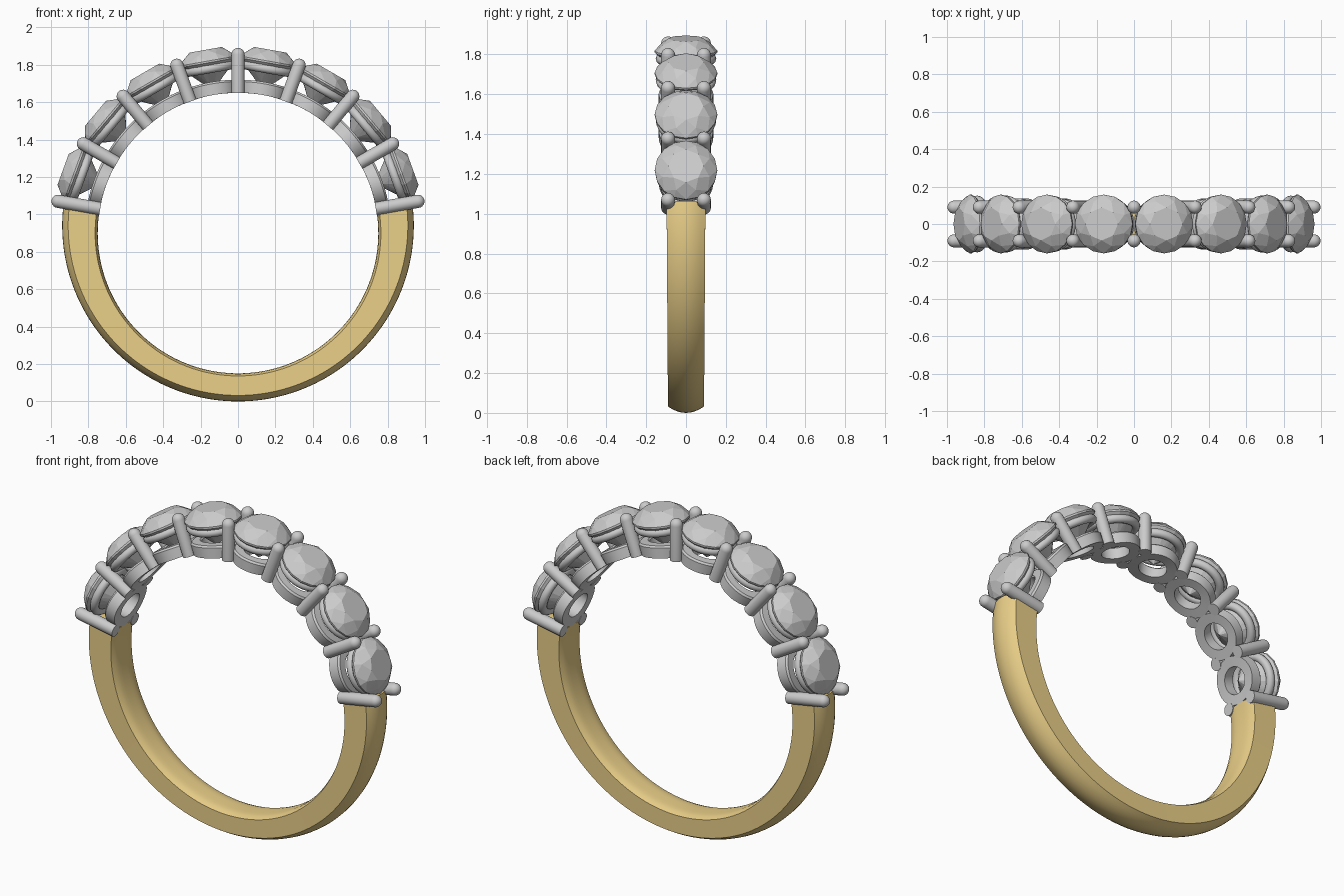
import bpy, bmesh
from math import sin, cos, pi, radians, sqrt
from mathutils import Matrix, Vector

if "Cube" in bpy.data.objects:
    bpy.data.objects.remove(bpy.data.objects["Cube"])

CENTRE = Vector((0, 0, 0.9))     # centre of the finger hole
INNER = 0.75


def frame(angle):
    """Local z points radially outward at the given angle (degrees, 90 = top)."""
    return Matrix.Translation(CENTRE) @ Matrix.Rotation(radians(90 - angle), 4, 'Y')


def finish(name, bm, smooth=None):
    bmesh.ops.remove_doubles(bm, verts=bm.verts, dist=1e-5)
    bmesh.ops.recalc_face_normals(bm, faces=bm.faces)
    me = bpy.data.meshes.new(name)
    bm.to_mesh(me)
    bm.free()
    ob = bpy.data.objects.new(name, me)
    bpy.context.collection.objects.link(ob)
    if smooth:
        bpy.context.view_layer.objects.active = ob
        ob.select_set(True)
        bpy.ops.object.shade_smooth_by_angle(angle=radians(smooth))
        ob.select_set(False)
    return ob


def loft(bm, rings, wrap):
    """Skin closed loops of points; wrap joins the last loop to the first."""
    rows = [[bm.verts.new(p) for p in ring] for ring in rings]
    n = len(rows[0])
    for i in range(len(rows) if wrap else len(rows) - 1):
        a, b = rows[i], rows[(i + 1) % len(rows)]
        for j in range(n):
            k = (j + 1) % n
            bm.faces.new((a[j], a[k], b[k], b[j]))
    if not wrap:
        bm.faces.new(rows[0])
        bm.faces.new(rows[-1])


def lathe(bm, profile, matrix, steps, wrap, bend=0, y=0):
    """Turn (radius, height) points about local z; bend curls it round the finger hole."""
    rings = []
    for r, h in profile:
        ring = []
        for i in range(steps):
            a = 2 * pi * i / steps
            px, py, pz = r * cos(a), r * sin(a) + y, h
            if bend:
                px, pz = h * sin(px / bend), h * cos(px / bend)
            ring.append(matrix @ Vector((px, py, pz)))
        rings.append(ring)
    loft(bm, rings, wrap)


# gold band: domed section swept under the stones, thicker and wider toward the ends
gold = bpy.data.materials.new("gold")
gold.diffuse_color = (0.83, 0.63, 0.25, 1)
gold.use_nodes = True
gold.node_tree.nodes["Principled BSDF"].inputs["Base Color"].default_value = gold.diffuse_color
bm = bmesh.new()
sections = []
for i in range(97):
    a = radians(10 - 200 * i / 96)
    outer = 0.04 * sin(a) + sqrt(0.94 ** 2 - (0.04 * cos(a)) ** 2)
    half = 0.0965 + 0.006 * sin(a)
    pts = []
    for k in range(9):                       # outer dome
        s = -1 + k / 4
        pts.append((s * half, outer - 0.032 * s * s))
    for k in range(9):                       # comfort-fit inside
        s = 1 - k / 4
        pts.append((s * half, INNER + 0.014 * s ** 4))
    sections.append([CENTRE + Vector((r * cos(a), y, r * sin(a))) for y, r in pts])
loft(bm, sections, False)
finish("gold_band", bm, 35).data.materials.append(gold)

# eight settings: lower gallery ring, round bearer ring and faceted stone
lower = [(0.078, 0.75), (0.137, 0.75), (0.137, 0.81), (0.128, 0.82), (0.085, 0.82), (0.078, 0.812)]
bearer = [(0.128 + 0.024 * cos(2 * pi * k / 12), 0.892 + 0.024 * sin(2 * pi * k / 12))
          for k in range(12)]
# stone levels: radius, height, sides, turn (in sixteenths)
levels = [(0.088, 0.995, 8, 0), (0.128, 0.968, 8, 1), (0.157, 0.934, 16, 0),
          (0.157, 0.924, 16, 0), (0.045, 0.815, 8, 1), (0.0, 0.775, 1, 0)]
for n in range(8):
    m = frame(20 * (n + 1))
    bm = bmesh.new()
    lathe(bm, lower, m, 48, True, bend=0.775)
    finish(f"gallery_ring_{n + 1}", bm, 35)

    bm = bmesh.new()
    lathe(bm, bearer, m, 48, True)
    finish(f"bearer_ring_{n + 1}", bm, 40)

    bm = bmesh.new()
    for r, h, sides, turn in levels:
        for i in range(sides):
            a = 2 * pi * i / sides + turn * pi / 8
            bm.verts.new(m @ Vector((r * cos(a), r * sin(a), h)))
    bmesh.ops.convex_hull(bm, input=bm.verts)
    finish(f"stone_{n + 1}", bm)

# nine pairs of round-tipped prongs between the stones
for n in range(9):
    tip = 1.012 if n in (0, 8) else 0.99
    rad = 0.035
    profile = [(rad, 0.748)] + [(rad * cos(pi / 2 * k / 6), tip - rad + rad * sin(pi / 2 * k / 6))
                                for k in range(6)] + [(0.003, tip)]
    bm = bmesh.new()
    for side in (-1, 1):
        lathe(bm, profile, frame(10 + 20 * n), 20, False, y=0.09 * side)
    finish(f"prong_pair_{n + 1}", bm, 40)
